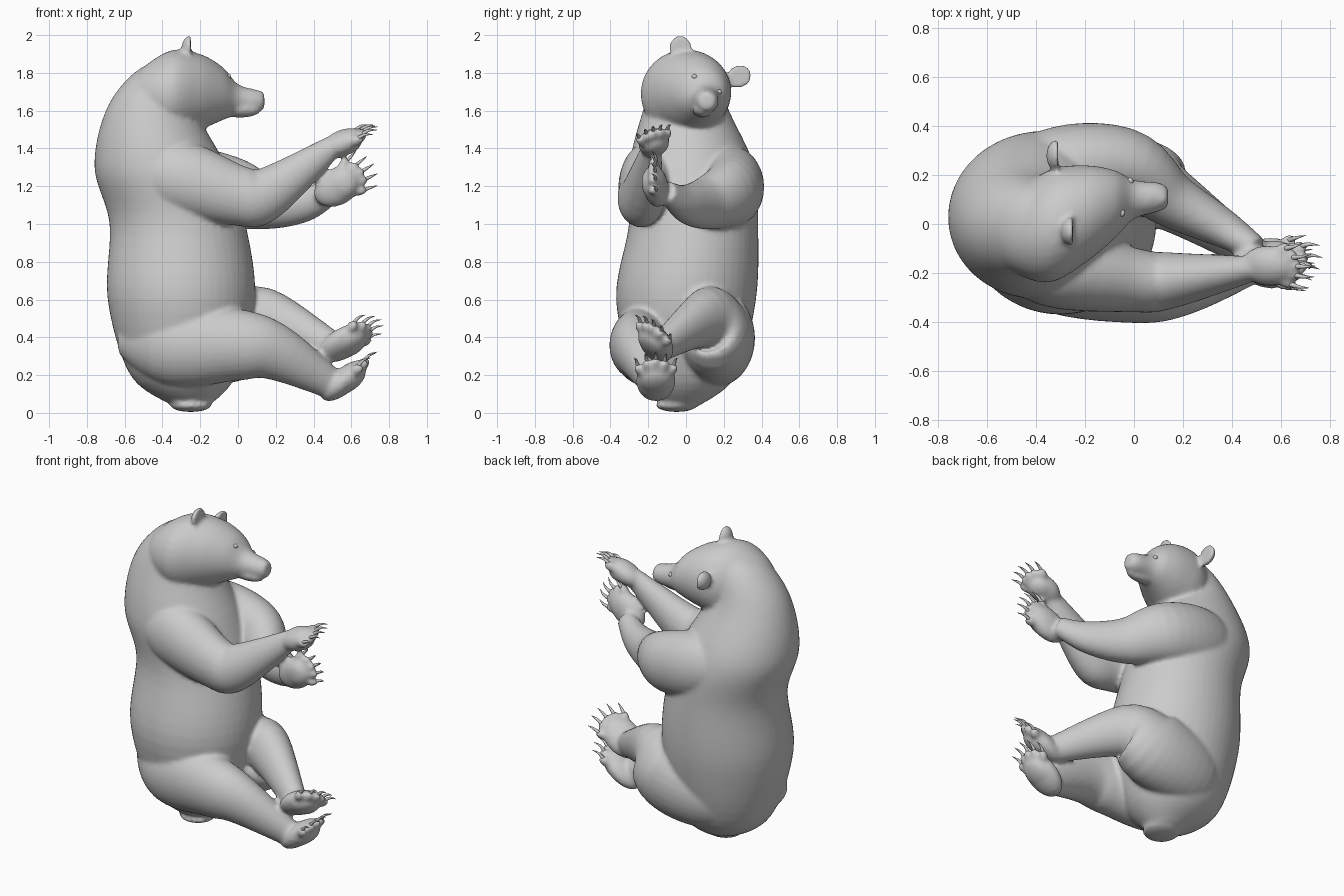
import bpy, bmesh, math
from mathutils import Vector, Matrix
from mathutils.bvhtree import BVHTree

cube = bpy.data.objects.get("Cube")
if cube:
    bpy.data.objects.remove(cube, do_unlink=True)

X, Y, Z = Vector((1, 0, 0)), Vector((0, 1, 0)), Vector((0, 0, 1))


def spline(stations, steps):
    """Smooth path through stations of (x, y, z, radius)."""
    points = [Vector(station) for station in stations]
    last = len(points) - 1
    path = []
    for i in range(last):
        start, end = points[i], points[i + 1]
        leave = (end - points[max(i - 1, 0)]) / 2
        arrive = (points[min(i + 2, last)] - start) / 2
        for k in range(steps):
            t = k / steps
            ease = t * t * (3 - 2 * t)
            path.append(start.lerp(end, ease) + leave * (t * (1 - t) ** 2)
                        - arrive * (t * t * (1 - t)))
    return path + [points[last]]


def loft(bm, stations, side, flat=1, axis=None, sides=32, steps=6):
    """Closed tube of elliptical rings; flat scales its width along side."""
    path = spline(stations, steps)
    rings = []
    for i, point in enumerate(path):
        ahead, behind = path[min(i + 1, len(path) - 1)], path[max(i - 1, 0)]
        along = axis or (ahead.xyz - behind.xyz).normalized()
        u = (side - along * side.dot(along)).normalized() * point.w * flat
        v = along.cross(u).normalized() * point.w
        angles = [math.tau * k / sides for k in range(sides)]
        rings.append([bm.verts.new(point.xyz + u * math.cos(a) + v * math.sin(a))
                      for a in angles])
    for ring, following in zip(rings, rings[1:]):
        for k in range(sides):
            bm.faces.new((ring[k - 1], ring[k], following[k], following[k - 1]))
    bm.faces.new(rings[0])
    bm.faces.new(rings[-1])


def ellipsoid(bm, centre, radii, axes=(X, Y, Z)):
    columns = [axis.normalized() * radius for axis, radius in zip(axes, radii)]
    placement = Matrix.Translation(centre) @ Matrix(columns).transposed().to_4x4()
    sphere = bmesh.ops.create_uvsphere(bm, u_segments=24, v_segments=16, radius=1,
                                       matrix=placement)
    return sphere["verts"]


def finish(bm, name):
    bmesh.ops.recalc_face_normals(bm, faces=bm.faces[:])
    for face in bm.faces:
        face.smooth = True
    mesh = bpy.data.meshes.new(name)
    bm.to_mesh(mesh)
    bm.free()
    obj = bpy.data.objects.new(name, mesh)
    bpy.context.collection.objects.link(obj)
    return obj


body = bmesh.new()

# Torso and neck, built from level rings
torso = [(-0.25, -0.02, 0.04, 0.1), (-0.29, 0, 0.2, 0.28), (-0.3, 0, 0.6, 0.39),
         (-0.32, 0.04, 1, 0.36), (-0.41, 0.03, 1.3, 0.35), (-0.46, 0, 1.6, 0.24),
         (-0.39, 0, 1.8, 0.16), (-0.3, 0.02, 1.9, 0.05)]
loft(body, torso, Y, flat=0.95, axis=Z, sides=48)

# Head and muzzle, rolled towards +y
up = Vector((0, 0.4, 0.9)).normalized()
across = up.cross(X)
loft(body, [(-0.6, -0.04, 1.66, 0.05), (-0.5, -0.04, 1.68, 0.15), (-0.35, -0.01, 1.69, 0.23),
            (-0.2, 0.04, 1.7, 0.2), (-0.08, 0.08, 1.69, 0.14), (0, 0.1, 1.66, 0.08),
            (0.1, 0.11, 1.65, 0.06), (0.14, 0.11, 1.65, 0.04)], across, axis=X)

# Lower jaw and nose
head_axes = (X, across, up)
ellipsoid(body, (0.01, 0.08, 1.6), (0.11, 0.05, 0.035), head_axes)
ellipsoid(body, (0.12, 0.11, 1.68), (0.02, 0.035, 0.025), head_axes)

# Ears, domed behind and flat in front
for centre, tip in ((Vector((-0.25, -0.03, 1.93)), Z),
                    (Vector((-0.31, 0.28, 1.78)), Y * 2 + Z)):
    for vert in ellipsoid(body, centre, (0.05, 0.06, 0.07), (X, tip.cross(X), tip)):
        vert.co.x = min(vert.co.x, centre.x)

# Arms and legs, each from inside the torso through the bend to the ankle or wrist
limbs = {
    "near_arm": [(-0.6, -0.08, 1.25, 0.1), (-0.35, -0.17, 1.25, 0.2), (0, -0.23, 1.15, 0.16),
                 (0.15, -0.23, 1.16, 0.14), (0.5, -0.18, 1.41, 0.06)],
    "far_arm": [(-0.6, 0.1, 1.22, 0.1), (-0.35, 0.22, 1.22, 0.2), (-0.05, 0.24, 1.17, 0.19),
                (0.15, 0.1, 1.11, 0.14), (0.35, -0.01, 1.11, 0.1), (0.5, -0.1, 1.17, 0.06)],
    "near_leg": [(-0.6, -0.05, 0.4, 0.1), (-0.35, -0.17, 0.36, 0.22), (0, -0.25, 0.36, 0.19),
                 (0.2, -0.25, 0.32, 0.15), (0.5, -0.17, 0.15, 0.08)],
    "far_leg": [(-0.55, 0.05, 0.36, 0.1), (-0.3, 0.15, 0.36, 0.22), (0, 0.16, 0.42, 0.24),
                (0.15, 0.1, 0.5, 0.16), (0.5, -0.13, 0.35, 0.08)],
}
for stations in limbs.values():
    loft(body, stations, Y, flat=0.82)

# Tail
ellipsoid(body, (-0.25, -0.05, 0.04), (0.11, 0.11, 0.035))


def paw(name, centre, forward, side, length):
    """Palm, pad and toes join the body; the claws are their own object."""
    centre, forward = Vector(centre), Vector(forward).normalized()
    side = Vector(side)
    side = (side - forward * side.dot(forward)).normalized()
    sole = side.cross(forward)
    axes = (forward, side, sole)
    width, depth = length * 0.7, 0.065
    ellipsoid(body, centre, (length, width, depth), axes)
    pad = centre + forward * length * 0.2 + sole * depth / 2
    ellipsoid(body, pad, (length * 0.6, width * 0.8, depth * 0.6), axes)
    claws = bmesh.new()
    for k in range(-2, 3):
        spread = k / 2
        toe = (centre + forward * length * (0.9 - 0.3 * spread ** 2)
               + side * width * 0.85 * spread)
        out = (forward + side * spread / 4).normalized()
        ellipsoid(body, toe, (0.04, 0.025, 0.03), (out, side, sole))
        root = toe + out * 0.02 - sole * 0.01
        middle = root + out * 0.04 - sole * 0.005
        tip = root + out * 0.08 + sole * 0.01
        loft(claws, [(*root, 0.011), (*middle, 0.007), (*tip, 0.001)], side, sides=10)
    finish(claws, name)


paw("near_hand_claws", (0.55, -0.17, 1.43), (0.9, 0, 0.4), (0, 0.9, 0.3), 0.12)
paw("far_hand_claws", (0.53, -0.16, 1.2), (0.8, -0.1, 0.5), (0.6, 0, -0.8), 0.14)
paw("near_foot_claws", (0.56, -0.16, 0.17), (0.7, 0, 0.6), Y, 0.15)
paw("far_foot_claws", (0.56, -0.16, 0.37), (0.8, -0.1, 0.5), (0.3, 0.7, -0.4), 0.15)

# Eyes rest in the face
surface = BVHTree.FromBMesh(body)
eyes = bmesh.new()
for y, z in ((0.045, 1.78), (0.175, 1.7)):
    spot = surface.ray_cast(Vector((1, y, z)), -X)[0]
    ellipsoid(eyes, spot - X * 0.005, (0.013, 0.015, 0.013), head_axes)
finish(eyes, "eyes")

# Blend the overlapping volumes into one skin
skin = finish(body, "bear_body")
blend = skin.modifiers.new("Blend", "REMESH")
blend.mode = "VOXEL"
blend.voxel_size = 0.012
blend.use_smooth_shade = True
relax = skin.modifiers.new("Relax", "SMOOTH")
relax.factor = 0.5
relax.iterations = 8
